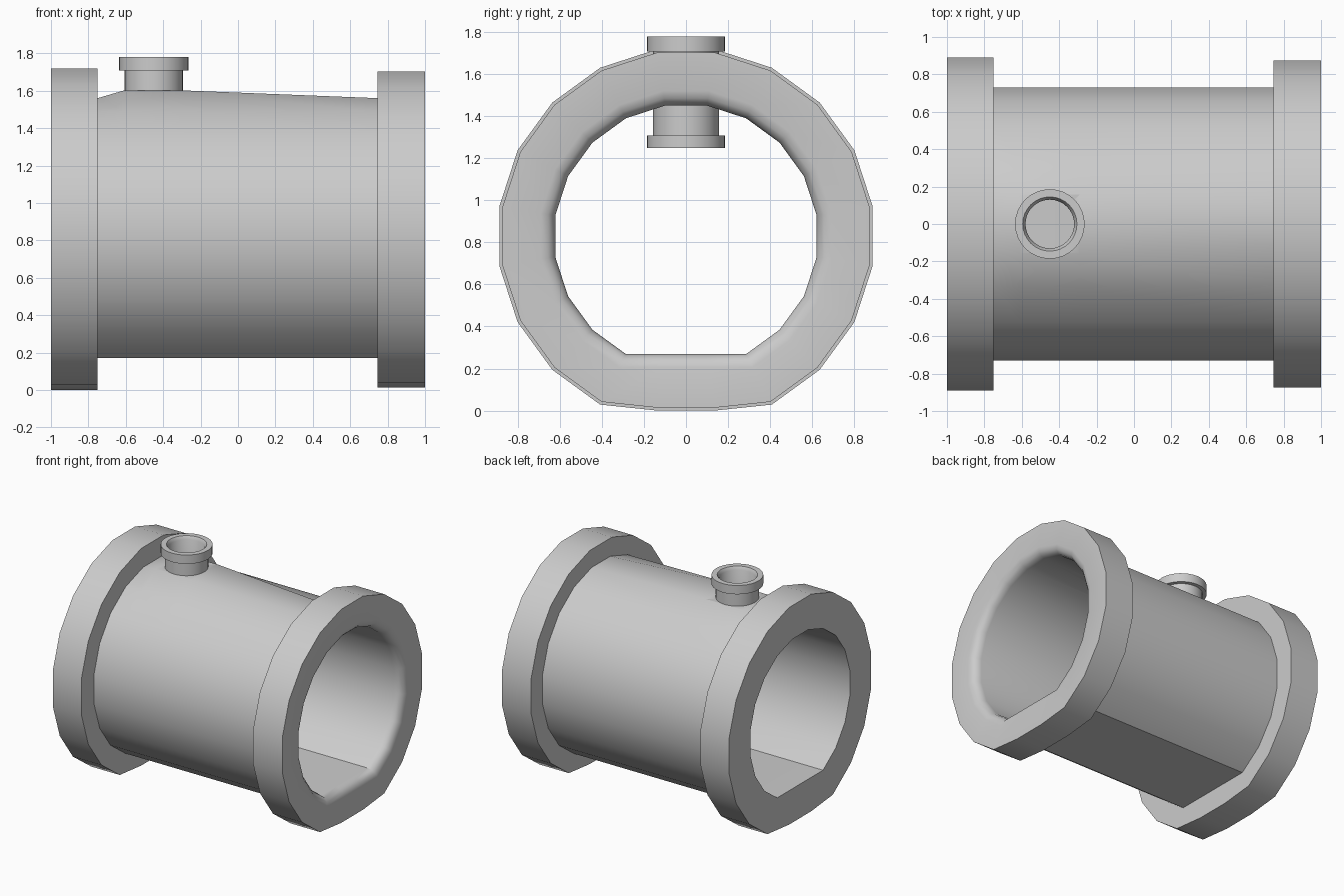
import bpy, bmesh
from math import sin, cos, pi, radians

if "Cube" in bpy.data.objects:
    bpy.data.objects.remove(bpy.data.objects["Cube"])

AXIS_Z = 0.83      # height of the main pipe axis
SIDES = 20
NOZZLE_X = -0.45


def finish(name, rings, angle):
    """Skin a closed loop of vertex rings into one ring-shaped solid."""
    bm = bmesh.new()
    vs = [[bm.verts.new(p) for p in ring] for ring in rings]
    n, m = len(vs), len(vs[0])
    for i in range(n):
        a, b = vs[i], vs[(i + 1) % n]
        for j in range(m):
            k = (j + 1) % m
            bm.faces.new((a[j], a[k], b[k], b[j]))
    bmesh.ops.recalc_face_normals(bm, faces=bm.faces)
    me = bpy.data.meshes.new(name)
    bm.to_mesh(me)
    bm.free()
    ob = bpy.data.objects.new(name, me)
    bpy.context.collection.objects.link(ob)
    smooth(ob, angle)
    return ob


def smooth(ob, angle):
    bpy.ops.object.select_all(action='DESELECT')
    ob.select_set(True)
    bpy.context.view_layer.objects.active = ob
    bpy.ops.object.shade_smooth_by_angle(angle=radians(angle))


def pipe_ring(x, r, sag=0.0, raised=False):
    """20-sided section with a flattened underside; raised lifts the top facet."""
    low = AXIS_Z - r * sin(radians(63)) - sag
    pts = []
    for i in range(SIDES):
        a = radians(9 + 18 * i)
        y, z = r * cos(a), max(AXIS_Z + r * sin(a), low)
        if raised and i in (4, 5):
            y, z = (0.158 if y > 0 else -0.158), 1.602
        pts.append((x, y, z))
    return pts


# main pipe: end flanges, body with raised pad, bore with rounded right mouth
FS, FILLET, BORE = 0.028, 0.07, 0.63
rings = [
    pipe_ring(-1, BORE),
    pipe_ring(-1, 0.90, FS), pipe_ring(-0.75, 0.90, FS),
    pipe_ring(-0.75, 0.74),
    pipe_ring(-0.61, 0.74, raised=True), pipe_ring(-0.29, 0.74, raised=True),
    pipe_ring(0.745, 0.74),
    pipe_ring(0.745, 0.885, FS), pipe_ring(1, 0.885, FS),
]
for k in range(4):
    t = k * pi / 6
    rings.append(pipe_ring(1 - FILLET + FILLET * cos(t),
                           BORE + FILLET - FILLET * sin(t)))
pipe = finish("flanged_pipe", rings, 32)


# nozzle through the wall, flanged outside and inside
def lathe(name, profile, seg=32, angle=35):
    return finish(name, [[(NOZZLE_X + r * cos(2 * pi * i / seg),
                           r * sin(2 * pi * i / seg), z) for i in range(seg)]
                         for r, z in profile], angle)


lathe("nozzle", [(0.145, 1.78), (0.186, 1.78), (0.186, 1.71), (0.156, 1.71),
                 (0.156, 1.31), (0.186, 1.31), (0.186, 1.25), (0.13, 1.25),
                 (0.13, 1.755)])

# open the pipe wall under the nozzle
bpy.ops.mesh.primitive_cylinder_add(vertices=32, radius=0.142, depth=0.5,
                                    location=(NOZZLE_X, 0, 1.53))
cutter = bpy.context.object
cutter.name = "nozzle_cutter"
cutter.hide_render = True
mod = pipe.modifiers.new("nozzle_hole", 'BOOLEAN')
mod.operation, mod.object, mod.solver = 'DIFFERENCE', cutter, 'EXACT'
bpy.context.view_layer.objects.active = pipe
bpy.ops.object.modifier_apply(modifier=mod.name)
bpy.data.objects.remove(cutter)
smooth(pipe, 32)
